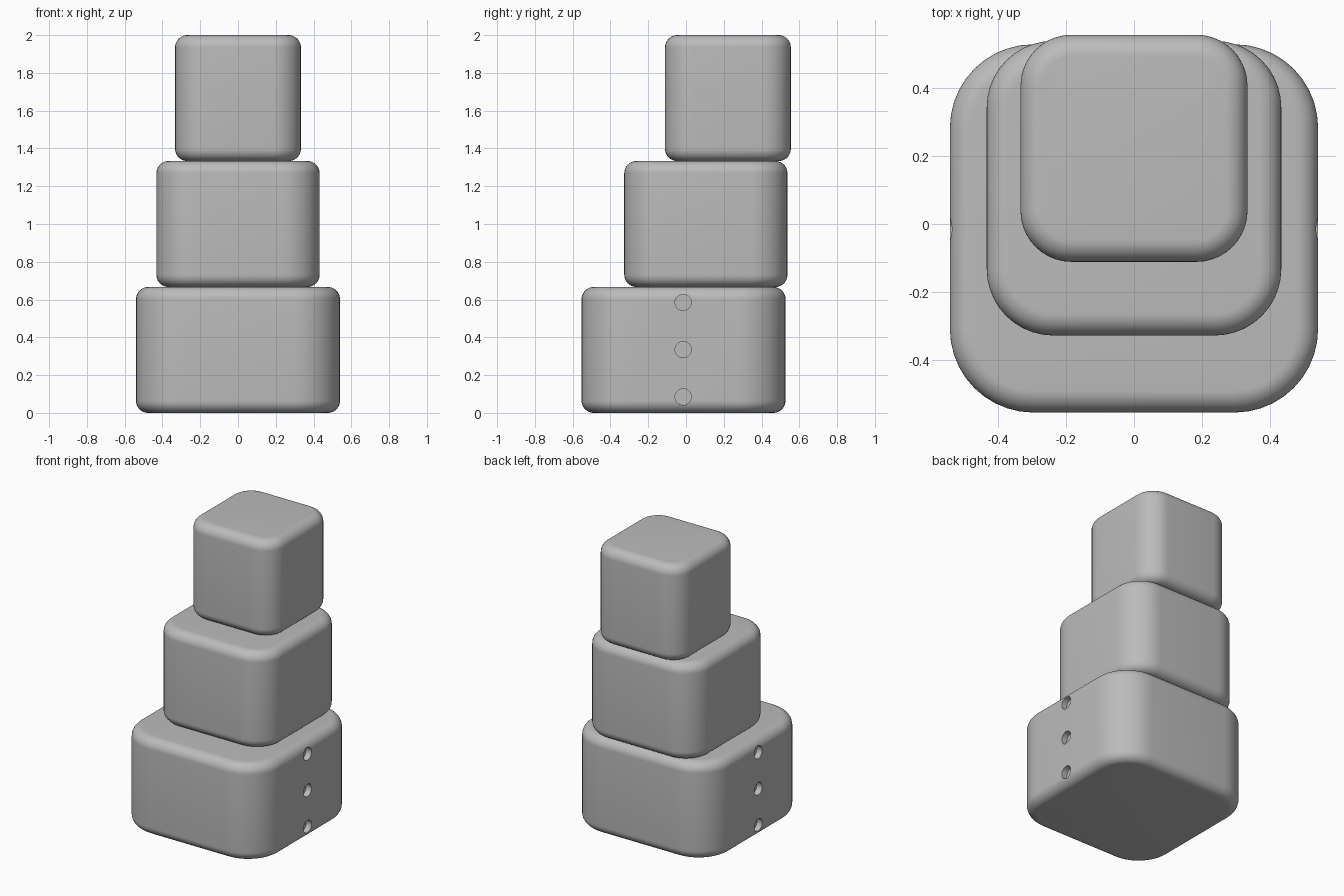
import bpy
import bmesh
import math
from mathutils import Matrix, Vector

if "Cube" in bpy.data.objects:
    bpy.data.objects.remove(bpy.data.objects["Cube"], do_unlink=True)

grey = bpy.data.materials.new("plain grey")
grey.use_nodes = True
grey.diffuse_color = (0.5, 0.5, 0.5, 1)
grey.node_tree.nodes["Principled BSDF"].inputs["Base Color"].default_value = (0.5, 0.5, 0.5, 1)

HEIGHT = 2 / 3


def add_object(name, bm):
    mesh = bpy.data.meshes.new(name)
    bm.to_mesh(mesh)
    bm.free()
    mesh.materials.append(grey)
    obj = bpy.data.objects.new(name, mesh)
    bpy.context.collection.objects.link(obj)
    return obj


def round_edges(bm, edges, radius):
    bmesh.ops.bevel(bm, geom=edges, offset=radius, offset_type='OFFSET',
                    segments=10, profile=0.5, affect='EDGES')


def rounded_box(name, width, y, level, corner, rim):
    """Square block with wide upright corners and a smaller rounded rim."""
    bm = bmesh.new()
    bmesh.ops.create_cube(bm, size=1)
    bmesh.ops.scale(bm, vec=(width, width, HEIGHT), verts=bm.verts)
    bmesh.ops.translate(bm, vec=(0, y, (level + 0.5) * HEIGHT), verts=bm.verts)
    upright = [e for e in bm.edges
               if abs(e.verts[0].co.z - e.verts[1].co.z) > 0.1]
    round_edges(bm, upright, corner)
    caps = [f for f in bm.faces if abs(f.normal.z) > 0.9]
    round_edges(bm, list({e for f in caps for e in f.edges}), rim)
    return add_object(name, bm)


# Three stacked blocks, nearly flush at the back
lower = rounded_box("lower_block", 1.08, -0.013, 0, 0.245, 0.065)
middle = rounded_box("middle_block", 0.864, 0.105, 1, 0.195, 0.065)
upper = rounded_box("upper_block", 0.666, 0.222, 2, 0.15, 0.065)

# Shallow round holes in both sides of the lower block
bm = bmesh.new()
for side in (-1, 1):
    for z in (0.085, 0.335, 0.585):
        place = Matrix.Translation(Vector((side * 0.55, -0.015, z)))
        bmesh.ops.create_cone(bm, cap_ends=True, segments=32, radius1=0.043,
                              radius2=0.043, depth=0.1,
                              matrix=place @ Matrix.Rotation(math.pi / 2, 4, 'Y'))
cutter = add_object("hole_cutter", bm)
cutter.hide_render = True

cut = lower.modifiers.new("side holes", 'BOOLEAN')
cut.operation = 'DIFFERENCE'
cut.solver = 'EXACT'
cut.object = cutter
bpy.context.view_layer.objects.active = lower
bpy.ops.object.modifier_apply(modifier=cut.name)
bpy.data.objects.remove(cutter, do_unlink=True)

# Smooth rounding with crisp hole rims
bpy.ops.object.select_all(action='DESELECT')
for block in (lower, middle, upper):
    block.select_set(True)
bpy.context.view_layer.objects.active = lower
bpy.ops.object.shade_smooth_by_angle(angle=math.radians(30))
